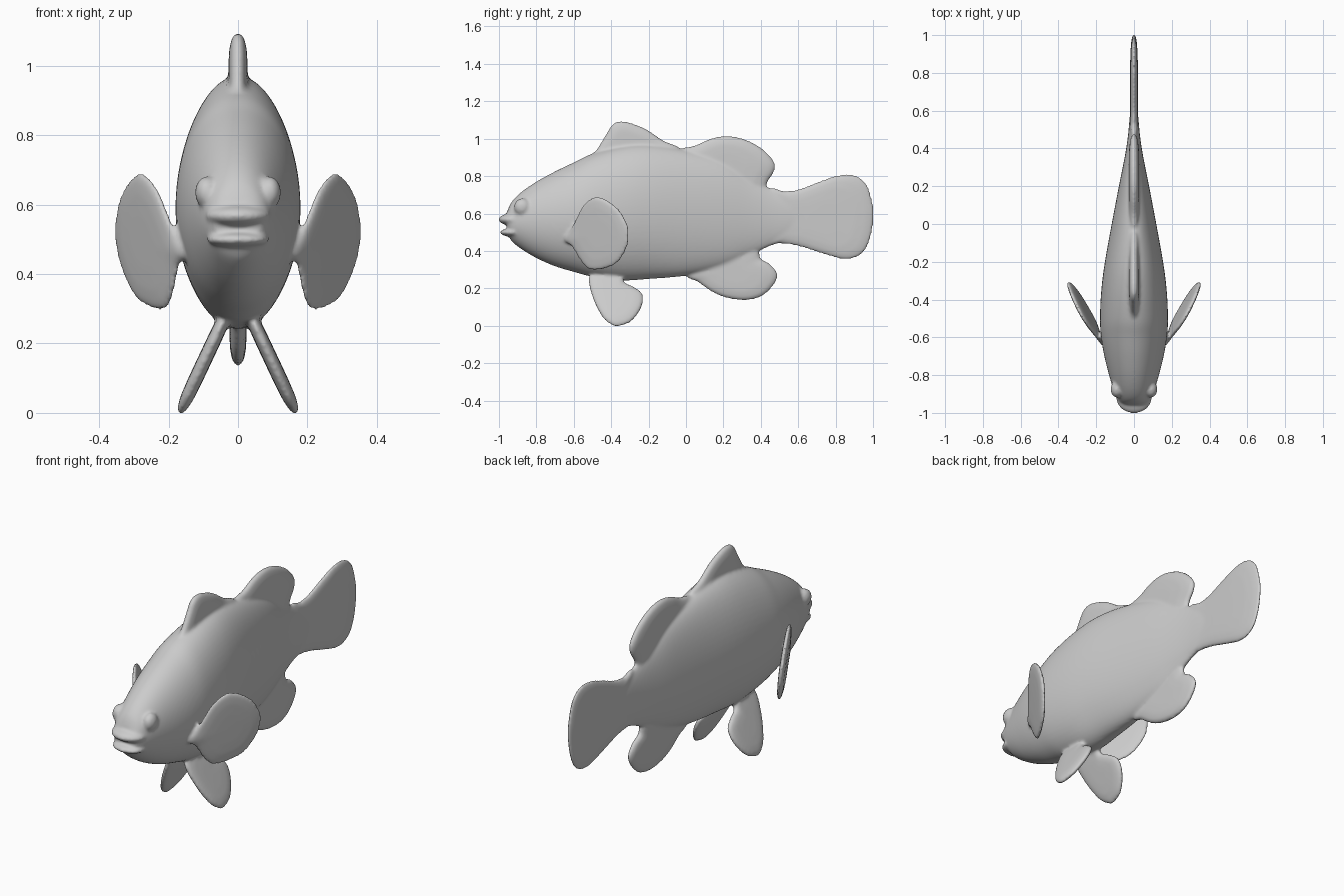
import bpy, bmesh, math
from mathutils import Matrix, Vector

if "Cube" in bpy.data.objects:
    bpy.data.objects.remove(bpy.data.objects["Cube"])


def spline(pts, n, closed=False):
    """Smooth curve through the points (any dimension)."""
    m = len(pts)
    get = (lambda i: pts[i % m]) if closed else (lambda i: pts[max(0, min(m - 1, i))])
    out = []
    for i in range(m if closed else m - 1):
        quad = list(zip(get(i - 1), get(i), get(i + 1), get(i + 2)))
        for k in range(n):
            t = k / n
            out.append([0.5 * (2 * b + (c - a) * t + (2 * a - 5 * b + 4 * c - d) * t * t
                        + (3 * b - a - 3 * c + d) * t ** 3) for a, b, c, d in quad])
    if not closed:
        out.append(list(pts[-1]))
    return out


def finish(bm, name):
    bmesh.ops.recalc_face_normals(bm, faces=bm.faces)
    me = bpy.data.meshes.new(name)
    bm.to_mesh(me)
    bm.free()
    ob = bpy.data.objects.new(name, me)
    bpy.context.collection.objects.link(ob)
    parts.append(ob)


def bridge(bm, a, b):
    n = len(a)
    for i in range(n):
        bm.faces.new((a[i], a[(i + 1) % n], b[(i + 1) % n], b[i]))


def fin(name, outline, center, half, place):
    """Lens-shaped fin: outline rings shrink to the centre on both sides."""
    bm = bmesh.new()
    pts = spline(outline, 6, True)
    cu, cv = center

    def ring(s, side):
        w = side * half * math.sqrt(1 - s ** 5)
        return [bm.verts.new(place(cu + (u - cu) * s, cv + (v - cv) * s, w)) for u, v in pts]

    rim = ring(1, 1)
    for side in (1, -1):
        prev = rim
        for s in (0.985, 0.95, 0.87, 0.7, 0.4, 0.1):
            cur = ring(s, side)
            bridge(bm, prev, cur)
            prev = cur
        tip = bm.verts.new(place(cu, cv, side * half))
        for i in range(len(prev)):
            bm.faces.new((prev[i], prev[(i + 1) % len(prev)], tip))
    finish(bm, name)


def blob(name, loc, size):
    bm = bmesh.new()
    mat = Matrix.Translation(loc) @ Matrix.Diagonal((*size, 1))
    bmesh.ops.create_uvsphere(bm, u_segments=32, v_segments=16, radius=1, matrix=mat)
    finish(bm, name)


parts = []

# Body: elliptical sections (y, top z, bottom z, half width)
rows = [(-0.955, 0.615, 0.495, 0.070), (-0.93, 0.665, 0.45, 0.088), (-0.88, 0.715, 0.41, 0.108),
        (-0.8, 0.77, 0.362, 0.132), (-0.7, 0.825, 0.318, 0.157), (-0.6, 0.873, 0.288, 0.174),
        (-0.5, 0.92, 0.262, 0.18), (-0.35, 0.96, 0.242, 0.173), (-0.2, 0.97, 0.25, 0.154),
        (0.0, 0.94, 0.268, 0.118), (0.2, 0.88, 0.315, 0.08), (0.35, 0.79, 0.38, 0.05),
        (0.45, 0.735, 0.425, 0.034), (0.55, 0.70, 0.46, 0.024), (0.64, 0.66, 0.5, 0.016)]
bm = bmesh.new()
prev = None
for y, top, bot, w in spline(rows, 5):
    mid, h = (top + bot) / 2, (top - bot) / 2
    ring = [bm.verts.new((w * math.cos(a), y, mid + h * math.sin(a)))
            for a in (2 * math.pi * i / 64 for i in range(64))]
    if prev:
        bridge(bm, prev, ring)
    else:
        bm.faces.new(ring)
    prev = ring
bm.faces.new(prev)
finish(bm, "body")

# Lips and eyes
blob("upper_lip", (0, -0.92, 0.568), (0.095, 0.082, 0.034))
blob("lower_lip", (0, -0.92, 0.499), (0.09, 0.074, 0.024))
for s in (1, -1):
    blob("eye", (s * 0.09, -0.875, 0.635), (0.034, 0.045, 0.046))

# Fins on the centre line


def flat(u, v, w):
    return (w, u, v)


fin("front_dorsal_fin", [(-0.55, 0.86), (-0.48, 0.94), (-0.43, 1.02), (-0.39, 1.08), (-0.33, 1.093),
    (-0.22, 1.055), (-0.12, 0.99), (-0.03, 0.945), (-0.05, 0.85), (-0.3, 0.8)],
    (-0.31, 0.93), 0.028, flat)
fin("rear_dorsal_fin", [(-0.05, 0.935), (0.05, 0.965), (0.13, 1.0), (0.22, 1.016), (0.32, 0.995),
    (0.41, 0.945), (0.47, 0.88), (0.474, 0.83), (0.44, 0.775), (0.38, 0.7), (0.1, 0.75), (-0.05, 0.85)],
    (0.22, 0.86), 0.028, flat)
fin("tail_fin", [(0.45, 0.735), (0.52, 0.72), (0.6, 0.73), (0.72, 0.775), (0.82, 0.807), (0.91, 0.803),
    (0.97, 0.75), (1.0, 0.65), (1.005, 0.58), (0.99, 0.48), (0.955, 0.40), (0.9, 0.362), (0.83, 0.357),
    (0.72, 0.388), (0.6, 0.425), (0.5, 0.44), (0.42, 0.425), (0.35, 0.5), (0.35, 0.65)],
    (0.68, 0.58), 0.021, flat)
fin("anal_fin", [(0.0, 0.27), (0.06, 0.235), (0.14, 0.18), (0.22, 0.148), (0.32, 0.136), (0.41, 0.16),
    (0.475, 0.225), (0.488, 0.28), (0.45, 0.33), (0.40, 0.36), (0.37, 0.42), (0.2, 0.45), (0.05, 0.38)],
    (0.25, 0.29), 0.025, flat)

# Paired fins
pectoral = [(-0.65, 0.46), (-0.62, 0.51), (-0.59, 0.57), (-0.55, 0.645), (-0.49, 0.69), (-0.42, 0.672),
            (-0.35, 0.612), (-0.307, 0.52), (-0.312, 0.43), (-0.36, 0.342), (-0.43, 0.305),
            (-0.51, 0.297), (-0.56, 0.34), (-0.61, 0.42)]
pelvic = [(-0.52, 0.26), (-0.5, 0.15), (-0.45, 0.05), (-0.40, 0.006), (-0.36, -0.002), (-0.29, 0.025),
          (-0.236, 0.1), (-0.232, 0.17), (-0.28, 0.208), (-0.33, 0.235), (-0.35, 0.29), (-0.45, 0.32)]
for s in (1, -1):
    fin("pectoral_fin", pectoral, (-0.46, 0.49), 0.016, lambda u, v, w: (
        s * (0.242 + 0.55 * (u + 0.5) + 0.13 * (v - 0.49) + 0.9 * w), u - 0.45 * w, v))
    fin("pelvic_fin", pelvic, (-0.38, 0.15), 0.021, lambda u, v, w: (
        s * (0.05 + 0.47 * (0.25 - v) + 0.9 * w), u, v + 0.4 * w))

# Fuse the parts into one softly blended skin
for ob in parts:
    ob.select_set(True)
fish = parts[0]
bpy.context.view_layer.objects.active = fish
bpy.ops.object.join()
fish.name = "fish"
remesh = fish.modifiers.new("fuse", 'REMESH')
remesh.mode = 'VOXEL'
remesh.voxel_size = 0.008
remesh.use_smooth_shade = True
soften = fish.modifiers.new("soften", 'SMOOTH')
soften.factor = 0.5
soften.iterations = 8
